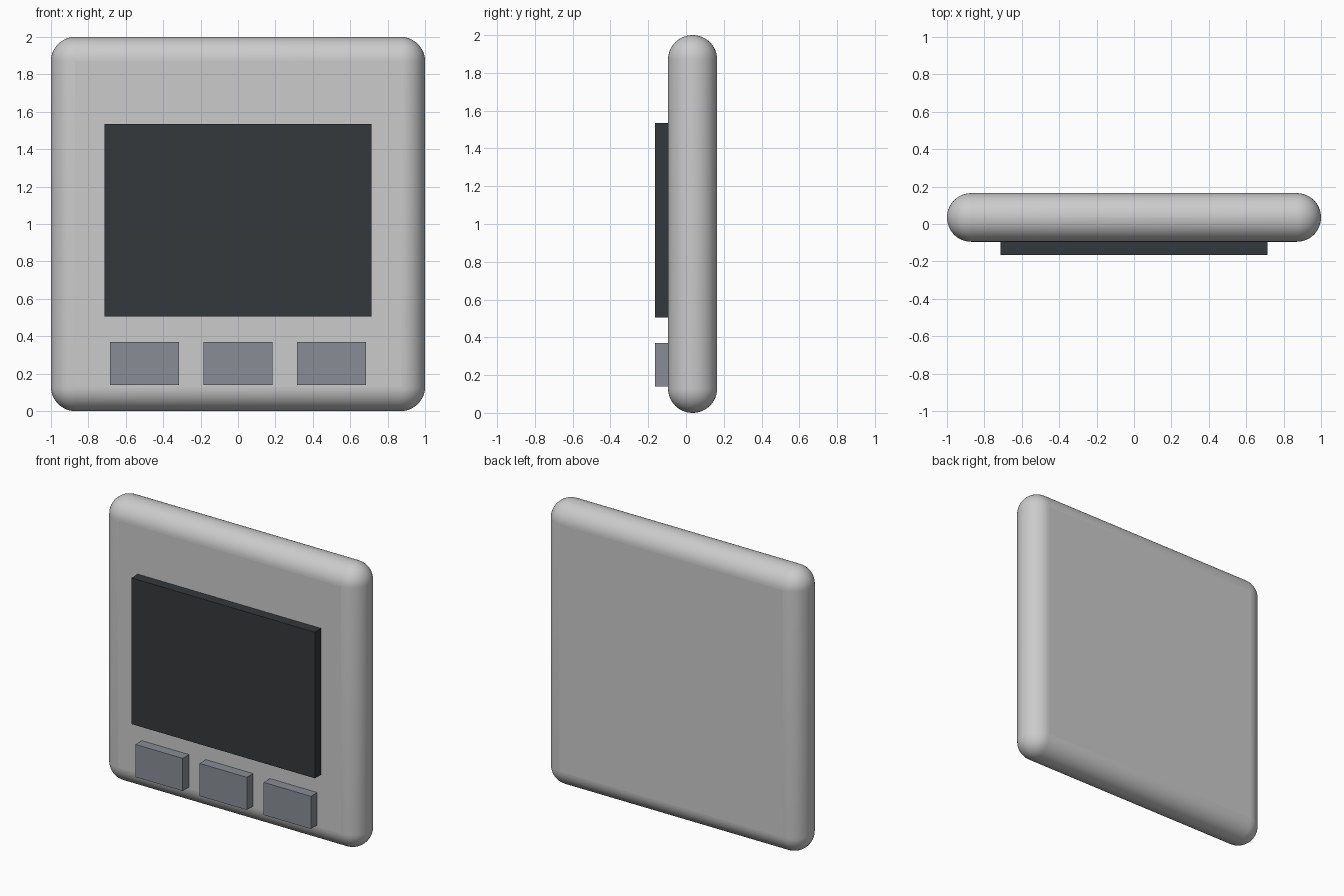
import bpy

if "Cube" in bpy.data.objects:
    bpy.data.objects.remove(bpy.data.objects["Cube"])


def material(name, color):
    mat = bpy.data.materials.new(name)
    mat.diffuse_color = (*color, 1)
    mat.use_nodes = True
    mat.node_tree.nodes["Principled BSDF"].inputs["Base Color"].default_value = mat.diffuse_color
    return mat


def box(name, x, y, z, mat=None):
    """Box spanning the (min, max) range on each axis."""
    bpy.ops.mesh.primitive_cube_add(size=1, location=[(a + b) / 2 for a, b in (x, y, z)])
    ob = bpy.context.object
    ob.name = name
    ob.scale = [b - a for a, b in (x, y, z)]
    bpy.ops.object.transform_apply(location=False, rotation=False, scale=True)
    if mat:
        ob.data.materials.append(mat)
    return ob


FRONT, FACE, BACK = -0.165, -0.095, 0.165
screen_mat = material("dark_glass", (0.035, 0.04, 0.045))
button_mat = material("button_grey", (0.25, 0.27, 0.30))

# Casing with fully rounded rim
casing = box("casing", (-1, 1), (FACE, BACK), (0, 2))
bevel = casing.modifiers.new("rounded_rim", 'BEVEL')
bevel.width = (BACK - FACE) / 2 - 0.0005
bevel.segments = 12
bevel.limit_method = 'NONE'
bpy.ops.object.shade_smooth_by_angle()

# Raised screen
box("screen", (-0.715, 0.715), (FRONT, FACE + 0.02), (0.505, 1.535), screen_mat)

# Row of three buttons
for side, cx in (("left", -0.5), ("middle", 0), ("right", 0.5)):
    box(f"{side}_button", (cx - 0.184, cx + 0.184), (FRONT, FACE + 0.02),
        (0.14, 0.37), button_mat)
